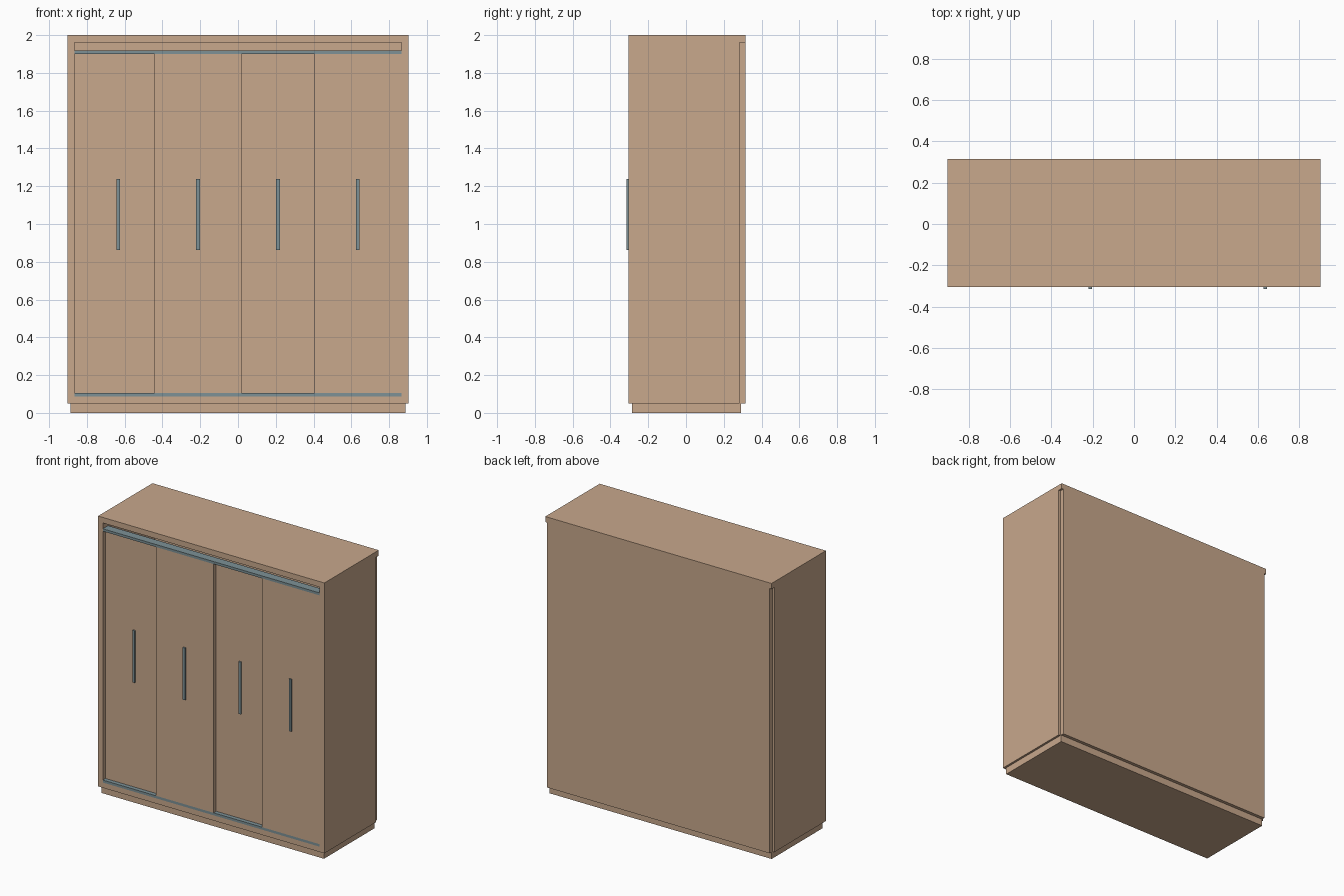
import bpy
import bmesh

if "Cube" in bpy.data.objects:
    bpy.data.objects.remove(bpy.data.objects["Cube"])


def material(name, rgb):
    m = bpy.data.materials.new(name)
    m.diffuse_color = (*rgb, 1.0)
    m.use_nodes = True
    m.node_tree.nodes["Principled BSDF"].inputs["Base Color"].default_value = m.diffuse_color
    return m


WOOD = material("light_wood", (0.578, 0.392, 0.262))
METAL = material("grey_blue_metal", (0.205, 0.283, 0.305))


def box(name, x, y, z, mat):
    """Axis-aligned box from (min, max) ranges."""
    bm = bmesh.new()
    bmesh.ops.create_cube(bm, size=1.0)
    for v in bm.verts:
        v.co = [r[0] if c < 0 else r[1] for c, r in zip(v.co, (x, y, z))]
    me = bpy.data.meshes.new(name)
    bm.to_mesh(me)
    bm.free()
    me.materials.append(mat)
    ob = bpy.data.objects.new(name, me)
    bpy.context.collection.objects.link(ob)
    return ob


HALF_W, INNER_W, PLINTH_W = 0.9025, 0.865, 0.887
FRONT, SIDE_BACK, BACK = -0.305, 0.283, 0.3145
LOW, TOP_UNDER = 0.05, 1.96

# Carcass: plinth, top, bottom, sides and set-in back
box("plinth", (-PLINTH_W, PLINTH_W), (-0.287, 0.291), (0, LOW), WOOD)
box("top_panel", (-HALF_W, HALF_W), (FRONT, BACK), (TOP_UNDER, 2.0), WOOD)
box("bottom_panel", (-INNER_W, INNER_W), (FRONT, SIDE_BACK), (LOW, 0.088), WOOD)
for side, s in (("left", -1), ("right", 1)):
    xs = sorted((s * INNER_W, s * HALF_W))
    box(side + "_side_panel", xs, (FRONT, SIDE_BACK), (LOW, TOP_UNDER), WOOD)
box("back_panel", (-PLINTH_W, PLINTH_W), (SIDE_BACK, BACK), (LOW, TOP_UNDER), WOOD)

# Sliding rails above and below the doors
for name, z in (("bottom_rail", (0.088, 0.106)), ("top_rail", (1.90, 1.918))):
    box(name, (-INNER_W, INNER_W), (FRONT, -0.245), z, METAL)

# Four doors alternating between the rear and front tracks, each with a handle
DOOR_W, THICK = 0.46, 0.03
step = (2 * INNER_W - DOOR_W) / 3
for i in range(4):
    cx = -INNER_W + DOOR_W / 2 + i * step
    y = FRONT if i % 2 else FRONT + THICK
    box(f"door_{i + 1}", (cx - DOOR_W / 2, cx + DOOR_W / 2), (y, y + THICK), (0.106, 1.90), WOOD)
    box(f"handle_{i + 1}", (cx - 0.0095, cx + 0.0095), (y - 0.0095, y), (0.862, 1.238), METAL)
